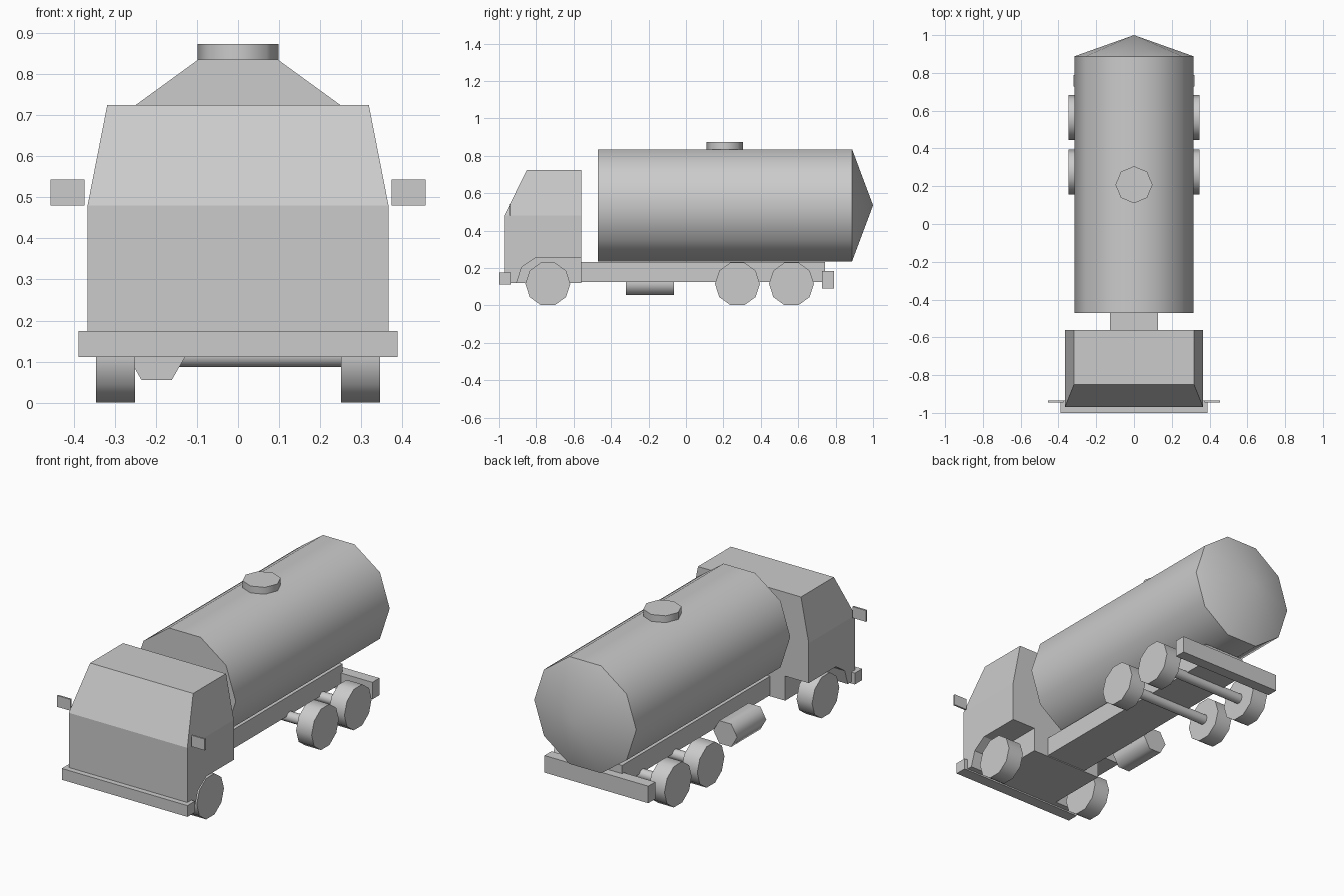
import bpy, bmesh, math
from mathutils import Matrix

cube = bpy.data.objects.get("Cube")
if cube:
    bpy.data.objects.remove(cube, do_unlink=True)

grey = bpy.data.materials.new("plain_grey")
grey.use_nodes = True
GREY = (0.6, 0.6, 0.6, 1)
grey.diffuse_color = GREY
grey.node_tree.nodes["Principled BSDF"].inputs["Base Color"].default_value = GREY


def finish(name, bm, smooth=False):
    bmesh.ops.recalc_face_normals(bm, faces=bm.faces)
    mesh = bpy.data.meshes.new(name)
    bm.to_mesh(mesh)
    bm.free()
    mesh.materials.append(grey)
    obj = bpy.data.objects.new(name, mesh)
    bpy.context.collection.objects.link(obj)
    bpy.ops.object.select_all(action='DESELECT')
    obj.select_set(True)
    bpy.context.view_layer.objects.active = obj
    if smooth:
        bpy.ops.object.shade_smooth_by_angle(angle=math.radians(65))
    return obj


def loft(name, rings):
    """Rectangular rings (z, front y, back y, half width) joined upwards."""
    bm = bmesh.new()
    loops = [[bm.verts.new(p) for p in
              ((-w, y0, z), (w, y0, z), (w, y1, z), (-w, y1, z))]
             for z, y0, y1, w in rings]
    for a, b in zip(loops, loops[1:]):
        for i in range(4):
            j = (i + 1) % 4
            bm.faces.new((a[i], a[j], b[j], b[i]))
    bm.faces.new(loops[0])
    bm.faces.new(loops[-1])
    return finish(name, bm)


def box(name, x, y, z):
    bm = bmesh.new()
    bmesh.ops.create_cube(bm, size=1)
    for v in bm.verts:
        v.co = [r[0] + (c + 0.5) * (r[1] - r[0]) for c, r in zip(v.co, (x, y, z))]
    return finish(name, bm)


def prism(name, profile, x0, x1):
    """Side profile of (y, z) points extruded across x."""
    bm = bmesh.new()
    face = bm.faces.new([bm.verts.new((x0, y, z)) for y, z in profile])
    out = bmesh.ops.extrude_face_region(bm, geom=[face])
    for v in out["geom"]:
        if isinstance(v, bmesh.types.BMVert):
            v.co.x = x1
    return finish(name, bm)


def cylinder(name, sides, radius, length, centre, axis):
    """Round part along x, y or z, with a corner on its side axis."""
    bm = bmesh.new()
    bmesh.ops.create_cone(bm, cap_ends=True, segments=sides, radius1=radius,
                          radius2=radius, depth=length)
    # put a corner exactly on local +x
    v = max(bm.verts, key=lambda p: p.co.x + 0.01 * p.co.y)
    turn = Matrix.Rotation(-math.atan2(v.co.y, v.co.x), 4, 'Z')
    if axis == 'y':
        turn = Matrix.Rotation(math.pi / 2, 4, 'X') @ turn
    elif axis == 'x':
        turn = (Matrix.Rotation(math.pi / 2, 4, 'Z')
                @ Matrix.Rotation(math.pi / 2, 4, 'X') @ turn)
    bmesh.ops.transform(bm, matrix=Matrix.Translation(centre) @ turn, verts=bm.verts)
    return finish(name, bm, smooth=True)


# Cab with tapered upper half and wheel arches open to the rear
cab = loft("cab", [(0.12, -0.97, -0.56, 0.366), (0.48, -0.97, -0.56, 0.366),
                   (0.725, -0.85, -0.56, 0.318)])
arch = [(-0.905, 0.05), (-0.905, 0.12), (-0.877, 0.205), (-0.80, 0.257),
        (-0.5, 0.257), (-0.5, 0.05)]
for side in (-1, 1):
    cutter = prism("arch_cutter", arch, side * 0.22, side * 0.45)
    cutter.hide_render = True
    mod = cab.modifiers.new("arch", 'BOOLEAN')
    mod.operation = 'DIFFERENCE'
    mod.solver = 'EXACT'
    mod.object = cutter
    bpy.context.view_layer.objects.active = cab
    bpy.ops.object.modifier_apply(modifier=mod.name)
    bpy.data.objects.remove(cutter, do_unlink=True)

# Bumpers and chassis
box("front_bumper", (-0.388, 0.388), (-1, -0.935), (0.112, 0.175))
box("rear_bumper", (-0.32, 0.32), (0.728, 0.79), (0.09, 0.185))
box("chassis", (-0.126, 0.126), (-0.58, 0.743), (0.125, 0.231))

# Mirrors and wheels, both sides
wheel_rows = {"front": -0.738, "middle": 0.275, "rear": 0.564}
for side, label in ((1, "left"), (-1, "right")):
    box(label + "_mirror", sorted((side * 0.374, side * 0.456)),
        (-0.945, -0.935), (0.48, 0.543))
    for row, y in wheel_rows.items():
        cylinder(f"{label}_{row}_wheel", 10, 0.12, 0.096,
                 (side * 0.298, y, 0.115), 'x')

# Rear axles
for row in ("middle", "rear"):
    cylinder(row + "_axle", 10, 0.029, 0.52, (0, wheel_rows[row], 0.115), 'x')

# Fuel tank on the right side
cylinder("fuel_tank", 6, 0.0735, 0.257, (-0.198, -0.192, 0.119), 'y')

# Main tank with a flat front and a shallow cone at the back
bm = bmesh.new()
rings = [[bm.verts.new((0.315 * math.cos(a), y, 0.535 + 0.315 * math.sin(a)))
          for a in (i * math.tau / 10 for i in range(10))] for y in (-0.47, 0.888)]
tip = bm.verts.new((0, 1, 0.535))
bm.faces.new(rings[0])
for i in range(10):
    j = (i + 1) % 10
    bm.faces.new((rings[0][i], rings[0][j], rings[1][j], rings[1][i]))
    bm.faces.new((rings[1][i], rings[1][j], tip))
finish("tank", bm, smooth=True)

# Hatch on top of the tank
cylinder("tank_hatch", 8, 0.098, 0.042, (0, 0.208, 0.852), 'z')
